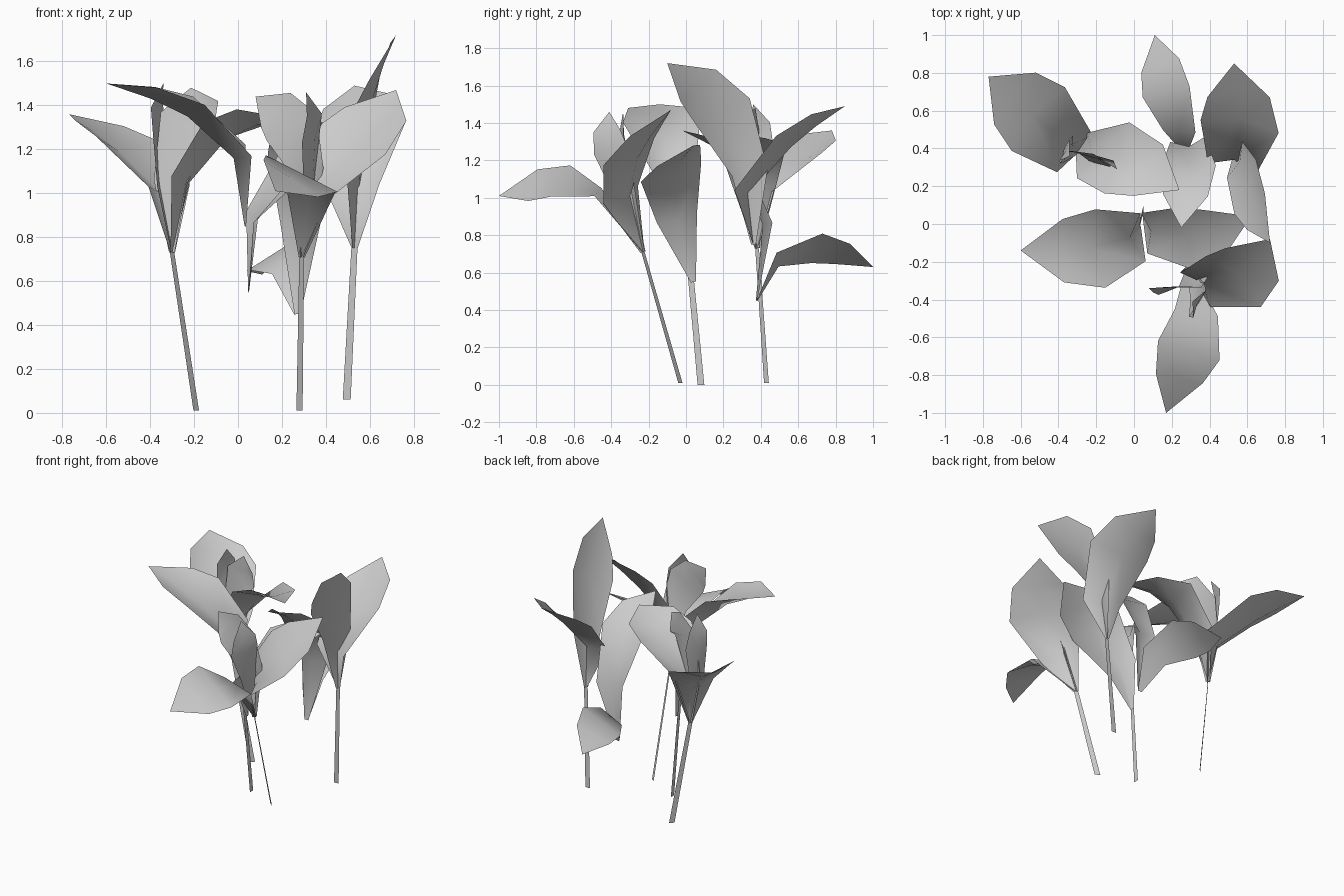
import bpy
from mathutils import Vector

cube = bpy.data.objects.get("Cube")
if cube:
    bpy.data.objects.remove(cube, do_unlink=True)

# One plain grey for the whole plant group
grey = bpy.data.materials.new("plain_grey")
grey.use_nodes = True
colour = (0.6, 0.6, 0.6, 1)
grey.diffuse_color = colour
grey.node_tree.nodes["Principled BSDF"].inputs["Base Color"].default_value = colour


def make_object(name, verts, faces):
    mesh = bpy.data.meshes.new(name)
    mesh.from_pydata(verts, [], faces)
    mesh.materials.append(grey)
    mesh.shade_smooth()
    mesh.update()
    obj = bpy.data.objects.new(name, mesh)
    bpy.context.collection.objects.link(obj)
    return obj


def leaf(name, base, elbow, middle, tip, across, width, fold):
    """Single-sheet leaf: a midrib with two edges, folded up along the midrib."""
    base, elbow, middle, tip, across = map(Vector, (base, elbow, middle, tip, across))
    # Bow the midrib gently between the broadest place and the tip
    shoulder = (middle + tip) / 2 + (middle - (elbow + tip) / 2) * 0.25
    spine = [base, elbow, middle, shoulder, tip]
    spans = [0.014, width * 0.62, width, width * 0.8]
    folds = [fold, fold * 1.4, fold, fold * 0.8]
    verts, faces = [], []
    for i, span in enumerate(spans):
        along = (spine[i + 1] - spine[max(i - 1, 0)]).normalized()
        side = (across - along * across.dot(along)).normalized()
        up = side.cross(along)
        if up.z < 0:
            up = -up
        lift = up * folds[i] * span
        verts += [spine[i] - side * span + lift, spine[i], spine[i] + side * span + lift]
    verts.append(tip)
    for i in range(len(spans) - 1):
        for j in range(2):
            a = i * 3 + j
            faces.append((a, a + 1, a + 4, a + 3))
    end = len(verts) - 1
    faces += [(end - 3, end - 2, end), (end - 2, end - 1, end)]
    return make_object(name, verts, faces)


def stem(name, foot, top, across):
    """Flat ribbon stalk, slightly narrower at the top."""
    foot, top, across = Vector(foot), Vector(top), Vector(across).normalized()
    verts = [foot - across * 0.018, foot + across * 0.018,
             top + across * 0.014, top - across * 0.014]
    return make_object(name, verts, [(0, 1, 2, 3)])


# Crowns where the leaves of each plant meet
left_crown = (-0.3, 0.38, 0.73)
centre_crown = (0.03, 0, 0.85)
front_crown = (0.29, -0.23, 0.71)
right_crown = (0.53, 0.36, 0.75)
back_crown = (0.27, 0.38, 0.45)

# Stalks
stem("left_stem", (-0.19, 0.43, 0.01), left_crown, (1, 1, 0))
stem("centre_stem", (0.05, 0.08, 0), centre_crown, (0, 1, 0))
stem("front_stem", (0.28, -0.03, 0.01), front_crown, (1, -0.8, 0))
stem("right_stem", (0.495, 0.39, 0.06), right_crown, (1, 0, 0))

# Left plant
leaf("left_outer_leaf", left_crown, (-0.35, 0.41, 1), (-0.54, 0.58, 1.19),
     (-0.77, 0.78, 1.36), across=(0.19, 0.14, -0.05), width=0.22, fold=0.33)
leaf("left_inner_leaf", left_crown, (-0.22, 0.35, 1.05), (-0.05, 0.33, 1.25),
     (0.24, 0.18, 1.34), across=(0.1, 1, -0.3), width=0.2, fold=0.35)
leaf("left_small_leaf", left_crown, (-0.36, 0.38, 1.03), (-0.37, 0.4, 1.28),
     (-0.34, 0.36, 1.5), across=(0.45, 1, 0), width=0.08, fold=0.2)
leaf("left_upright_leaf", left_crown, (-0.3, 0.38, 1.05), (-0.23, 0.37, 1.32),
     (-0.09, 0.29, 1.42), across=(0.5, -0.2, -0.5), width=0.13, fold=0.2)

# Centre plant
leaf("centre_outer_leaf", centre_crown, (-0.02, -0.07, 1.16), (-0.23, -0.13, 1.35),
     (-0.6, -0.14, 1.5), across=(0, 1, 0), width=0.21, fold=0.42)
leaf("centre_low_leaf", (0.05, 0.04, 0.55), (0.09, -0.04, 0.88), (0.28, -0.06, 1.11),
     (0.62, 0.04, 1.28), across=(0, 0.15, 0.1), width=0.18, fold=0.25)

# Front plant
leaf("front_side_leaf", front_crown, (0.36, -0.31, 1), (0.55, -0.26, 1.21),
     (0.72, -0.08, 1.47), across=(0.22, -0.28, -0.2), width=0.21, fold=0.3)
leaf("front_low_leaf", front_crown, (0.33, -0.47, 1.03), (0.29, -0.67, 1.09),
     (0.17, -1, 1.01), across=(1, 0.2, -0.5), width=0.19, fold=0)
leaf("front_upright_leaf", front_crown, (0.32, -0.33, 1.1), (0.24, -0.33, 1.3),
     (0.08, -0.34, 1.44), across=(0.5, 0.1, 0.5), width=0.13, fold=0.2)
leaf("front_small_leaf", front_crown, (0.34, -0.35, 1.05), (0.35, -0.41, 1.25),
     (0.31, -0.41, 1.46), across=(0.45, 1, 0.2), width=0.1, fold=0.2)

# Right plant
leaf("right_back_leaf", right_crown, (0.53, 0.34, 1.02), (0.57, 0.56, 1.27),
     (0.53, 0.85, 1.49), across=(1, -0.25, 0), width=0.21, fold=0.3)
leaf("right_tall_leaf", right_crown, (0.56, 0.33, 1.13), (0.62, 0.19, 1.45),
     (0.72, -0.1, 1.72), across=(0.13, 0.2, 0.24), width=0.17, fold=0.2)

# Back plant
leaf("back_low_leaf", back_crown, (0.24, 0.49, 0.67), (0.17, 0.7, 0.73),
     (0.11, 1, 0.63), across=(1, 0.1, 0.6), width=0.15, fold=0)
leaf("back_tall_leaf", back_crown, (0.29, 0.41, 0.86), (0.29, 0.26, 1.17),
     (0.25, -0.02, 1.36), across=(1, 0.15, 0), width=0.15, fold=0.3)
